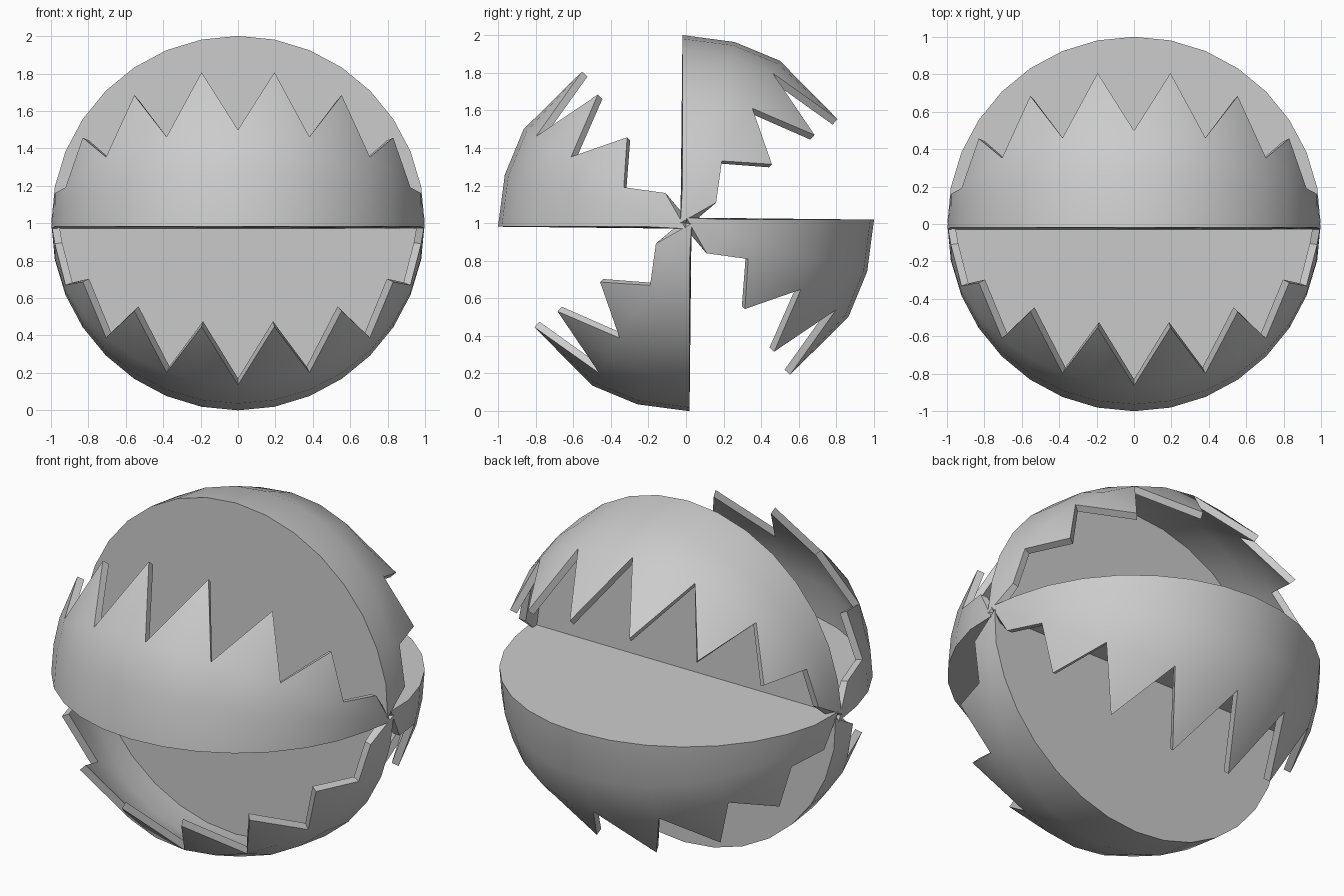
import bpy, bmesh
from math import sin, cos, pi, radians

if "Cube" in bpy.data.objects:
    bpy.data.objects.remove(bpy.data.objects["Cube"])

R = 0.978          # mid-surface radius of the shell
T = 0.04           # shell thickness
N = 16             # steps from pole to pole (poles on the x axis)


def build_petal_mesh():
    bm = bmesh.new()

    def point(i, deg):
        t, p = pi * i / N, radians(deg)
        r = R * sin(t)
        return bm.verts.new((R * cos(t), -r * cos(p), r * sin(p)))

    poles = [point(0, 0), point(N, 0)]
    poles[0].co, poles[1].co = (R, 0, 0), (-R, 0, 0)

    def row(deg):
        return [poles[0]] + [point(i, deg) for i in range(1, N)] + [poles[1]]

    def face(*vs):
        unique = []
        for v in vs:
            if v not in unique:
                unique.append(v)
        bm.faces.new(unique)

    # curved band of the sphere
    rows = [row(0), row(15), row(30)]
    for a, b in zip(rows, rows[1:]):
        for i in range(N):
            face(a[i], a[i + 1], b[i + 1], b[i])
    # flat pointed teeth along the upper edge
    top = rows[2]
    for i in range(1, N, 2):
        tip = point(i, 55.8)
        face(top[i - 1], top[i], tip)
        face(top[i], top[i + 1], tip)
    # flat half-disc closing one side
    bm.faces.new(rows[0][::-1])
    bmesh.ops.recalc_face_normals(bm, faces=bm.faces[:])
    me = bpy.data.meshes.new("jagged_shell")
    bm.to_mesh(me)
    bm.free()
    return me


# four identical shells turned about the x axis like a pinwheel
names = ["front_shell", "top_shell", "back_shell", "bottom_shell"]
for k, name in enumerate(names):
    ob = bpy.data.objects.new(name, build_petal_mesh())
    bpy.context.collection.objects.link(ob)
    ob.location = (0, 0, 1)
    ob.rotation_euler = (-k * pi / 2, 0, 0)
    mod = ob.modifiers.new("thickness", "SOLIDIFY")
    mod.thickness = T
    mod.offset = 0
    mod.use_even_offset = True
    bpy.ops.object.select_all(action='DESELECT')
    ob.select_set(True)
    bpy.context.view_layer.objects.active = ob
    bpy.ops.object.modifier_apply(modifier=mod.name)
    bpy.ops.object.shade_smooth_by_angle(angle=radians(30))
